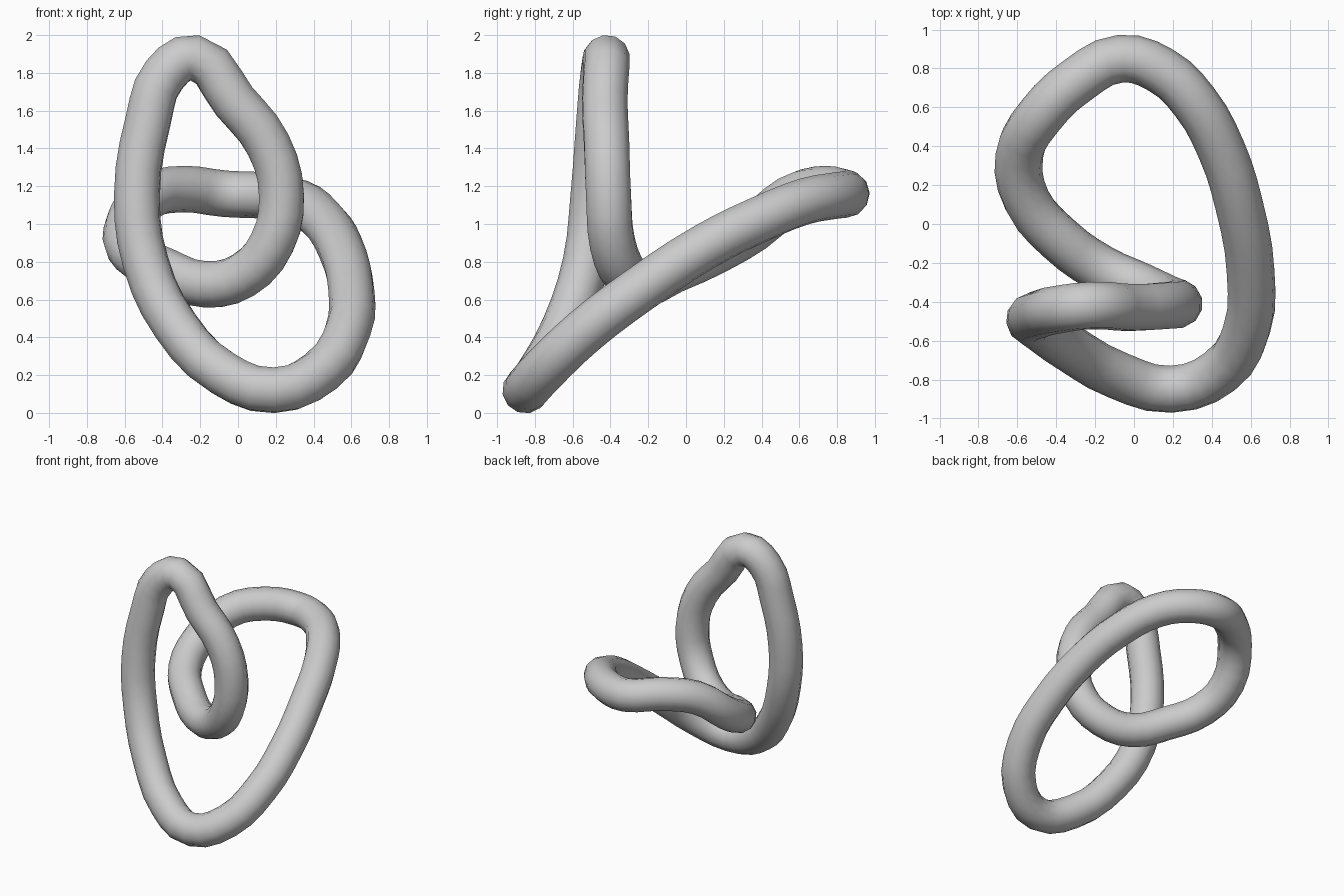
import bpy

# Centre line of the closed knot
path = [
    (-0.23, -0.42, 1.88), (-0.02, -0.43, 1.65), (0.16, -0.42, 1.42),
    (0.23, -0.41, 1.15), (0.18, -0.39, 0.90), (0.03, -0.32, 0.73),
    (-0.17, -0.23, 0.68), (-0.38, -0.08, 0.75), (-0.55, 0.12, 0.84),
    (-0.59, 0.35, 0.97), (-0.48, 0.56, 1.14), (-0.29, 0.74, 1.185),
    (-0.07, 0.85, 1.16), (0.14, 0.79, 1.15), (0.31, 0.63, 1.12),
    (0.45, 0.38, 1.02), (0.54, 0.10, 0.88), (0.60, -0.25, 0.65),
    (0.58, -0.54, 0.43), (0.44, -0.76, 0.22), (0.19, -0.85, 0.12),
    (-0.08, -0.78, 0.21), (-0.33, -0.64, 0.46), (-0.49, -0.53, 0.80),
    (-0.535, -0.49, 1.15), (-0.475, -0.46, 1.55), (-0.39, -0.44, 1.79),
]

# Round tube swept along the centre line
curve = bpy.data.curves.new("knot_tube", "CURVE")
curve.dimensions = "3D"
curve.twist_mode = "MINIMUM"
curve.bevel_depth = 0.123
curve.bevel_resolution = 4
curve.resolution_u = 3
spline = curve.splines.new("BEZIER")
spline.bezier_points.add(len(path) - 1)
for point, co in zip(spline.bezier_points, path):
    point.co = co
    point.handle_left_type = point.handle_right_type = "AUTO"
spline.use_cyclic_u = True
spline.use_smooth = True

knot = bpy.data.objects.new("knot_tube", curve)
bpy.context.collection.objects.link(knot)

# Turn the sweep into a smooth mesh
bpy.context.view_layer.objects.active = knot
knot.select_set(True)
bpy.ops.object.convert(target="MESH")
bpy.ops.object.shade_smooth()
